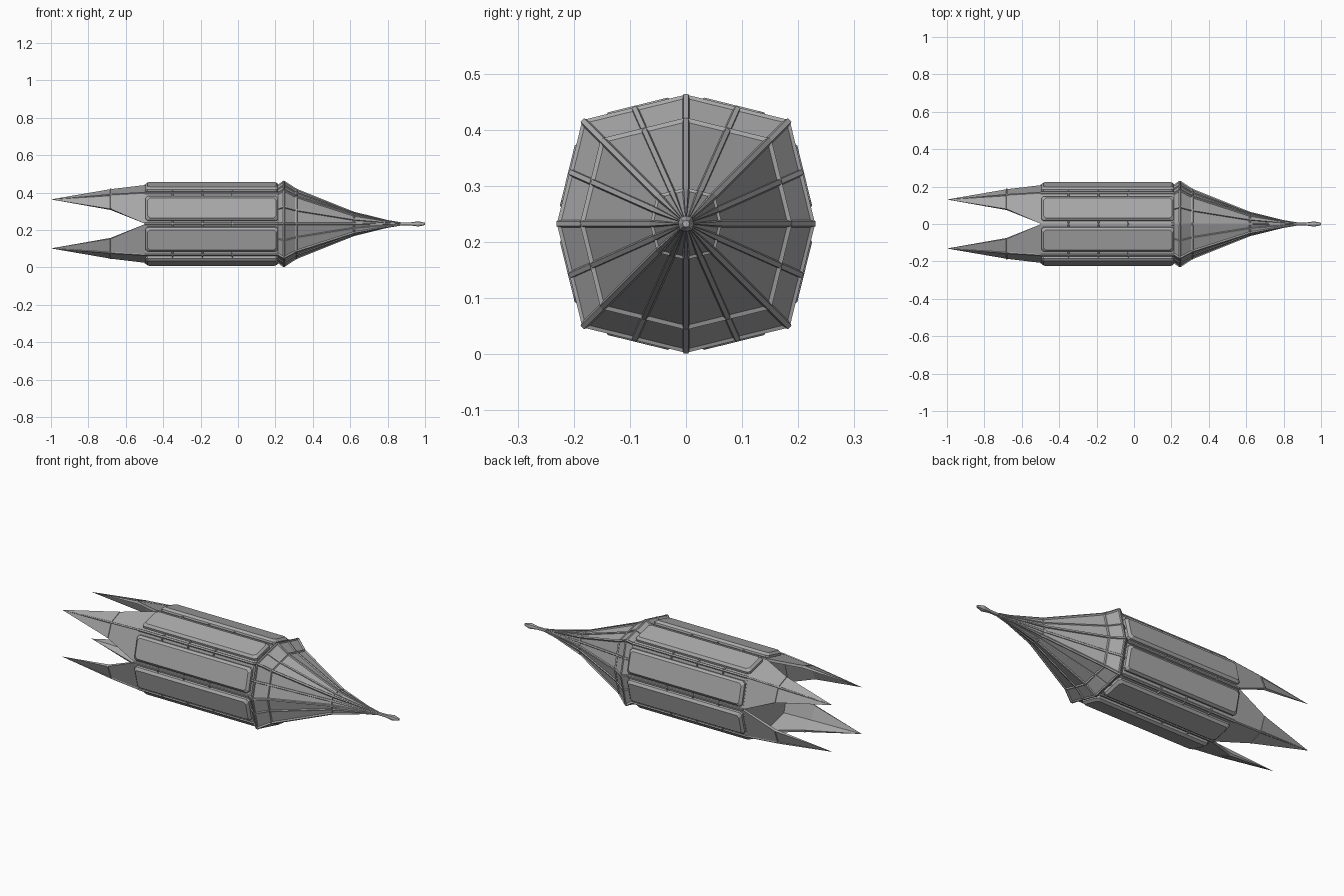
import bpy, bmesh, math
from mathutils import Vector

if "Cube" in bpy.data.objects:
    bpy.data.objects.remove(bpy.data.objects["Cube"])

CZ = 0.2325  # height of the long axis

grey = bpy.data.materials.new("hull grey")
grey.diffuse_color = (0.4, 0.4, 0.4, 1)
grey.use_nodes = True
grey.node_tree.nodes["Principled BSDF"].inputs["Base Color"].default_value = grey.diffuse_color


def finish(name, bm):
    bmesh.ops.recalc_face_normals(bm, faces=bm.faces)
    me = bpy.data.meshes.new(name)
    bm.to_mesh(me)
    bm.free()
    me.materials.append(grey)
    ob = bpy.data.objects.new(name, me)
    ob.location.z = CZ
    bpy.context.collection.objects.link(ob)
    return ob


def section(x, s):
    """Sixteen points round an octagon whose diagonal corners stick out."""
    def corner(k):
        a = k * math.pi / 4
        r = s * (1.0 if k % 2 == 0 else 1.135)
        return Vector((x, r * math.cos(a), r * math.sin(a)))
    pts = []
    for k in range(8):
        a, b = corner(k), corner(k + 1)
        pts += [a, (a + b) / 2]
    return pts


def loft(bm, rings):
    """Join rings of points with quads, closing each ring."""
    vs = [[bm.verts.new(p) for p in r] for r in rings]
    n = len(rings[0])
    for r0, r1 in zip(vs, vs[1:]):
        for i in range(n):
            j = (i + 1) % n
            bm.faces.new((r0[i], r0[j], r1[j], r1[i]))
    bm.faces.new(vs[0])
    bm.faces.new(vs[-1])


def beam(bm, p, q, w0, w1, h0, h1):
    """Raised strip with sloped sides lying on the hull from p to q."""
    mid = (p + q) / 2
    d = (q - p).normalized()
    out = Vector((0, mid.y, mid.z))
    out = (out - d * out.dot(d)).normalized()
    side = d.cross(out)
    rings = []
    for c, w, h in ((p, w0, h0), (q, w1, h1)):
        rings.append([c - side * w - out * h * 0.6, c + side * w - out * h * 0.6,
                      c + side * w * 0.6 + out * h, c - side * w * 0.6 + out * h])
    loft(bm, rings)


# Body and nose cone
BODY = 0.208
hull = [(-0.5, BODY), (0.2, BODY), (0.215, 0.205), (0.245, 0.227), (0.31, 0.184),
        (0.62, 0.060), (0.80, 0.018), (0.87, 0.008), (0.92, 0.008),
        (0.965, 0.014), (1.0, 0.006)]
bm = bmesh.new()
loft(bm, [section(x, s) for x, s in hull])
finish("body_and_nose", bm)

# Lengthwise ribs on the nose
bm = bmesh.new()
nose = hull[2:8]
for (x0, s0), (x1, s1) in zip(nose, nose[1:]):
    for p, q in zip(section(x0, s0), section(x1, s1)):
        beam(bm, p, q, min(0.007, 0.13 * s0), min(0.007, 0.13 * s1),
             min(0.005, 0.15 * s0), min(0.005, 0.15 * s1))
finish("nose_ribs", bm)

# Hoops round the lip, the nose and the tip
bm = bmesh.new()
for x, s, w, h in ((0.245, 0.226, 0.006, 0.004), (0.31, 0.184, 0.007, 0.005),
                   (0.62, 0.060, 0.006, 0.004)):
    pts = section(x, s)
    for i in range(16):
        beam(bm, pts[i], pts[(i + 1) % 16], w, w, h, h)
finish("nose_hoops", bm)

# Body hoops and corner strips seen between the panels
bm = bmesh.new()
for x in (-0.35, -0.19, -0.03):
    pts = section(x, BODY)
    for i in range(16):
        beam(bm, pts[i], pts[(i + 1) % 16], 0.005, 0.005, 0.007, 0.007)
for p, q in zip(section(-0.5, BODY)[::2], section(0.215, BODY)[::2]):
    beam(bm, p, q, 0.007, 0.007, 0.004, 0.004)
finish("body_straps", bm)

# Eight raised side panels
for k in range(8):
    pts = section(0, BODY)
    a, c = pts[2 * k], pts[(2 * k + 2) % 16]
    if k % 2:
        a, c = c, a          # always measure from the axis corner
    d = c - a
    out = Vector((0, (a + c).y, (a + c).z))
    out = (out - d * out.dot(d) / d.dot(d)).normalized()
    u = d.normalized()
    bm = bmesh.new()
    rings = []
    for inset, h in ((0, -0.004), (0, 0.012), (0.012, 0.024)):
        lo, hi = a + d * 0.09 + u * inset, a + d * 0.87 - u * inset
        x0, x1 = -0.495 + inset, 0.215 - inset
        e = 0.012
        ring = [(lo + u * e, x0), (lo, x0 + e), (lo, x1 - e), (lo + u * e, x1),
                (hi - u * e, x1), (hi, x1 - e), (hi, x0 + e), (hi - u * e, x0)]
        rings.append([p + out * h + Vector((x, 0, 0)) for p, x in ring])
    loft(bm, rings)
    finish("side_panel_%d" % (k + 1), bm)

# Four pointed tail fins, each a bent shell about a diagonal
for k, (sy, sz) in enumerate(((1, 1), (-1, 1), (-1, -1), (1, -1))):
    def P(x, y, z):
        return Vector((x, y * sy, z * sz))
    c = BODY * 1.135 * math.sqrt(0.5)
    base = [P(-0.495, BODY, 0), P(-0.495, c, c), P(-0.495, 0, BODY)]
    mid = [P(-0.68, 0.186, 0.080), P(-0.68, 0.156, 0.156), P(-0.68, 0.080, 0.186)]
    tip = P(-1.0, 0.131, 0.131)

    def inner(p, f=0.93):
        return Vector((p.x, p.y * f, p.z * f))
    bm = bmesh.new()
    o = [[bm.verts.new(p) for p in row] for row in (base, mid)]
    n = [[bm.verts.new(inner(p)) for p in row] for row in (base, mid)]
    t = bm.verts.new(tip)
    for i in range(2):
        for g in (o, n):
            bm.faces.new((g[0][i], g[0][i + 1], g[1][i + 1], g[1][i]))
            bm.faces.new((g[1][i], g[1][i + 1], t))
        bm.faces.new((o[0][i], o[0][i + 1], n[0][i + 1], n[0][i]))
    for i in (0, 2):
        bm.faces.new((o[0][i], o[1][i], n[1][i], n[0][i]))
        bm.faces.new((o[1][i], t, n[1][i]))
    finish("tail_fin_%d" % (k + 1), bm)

    # Ridge and cross ribs on the fin
    bm = bmesh.new()
    beam(bm, base[1], mid[1], 0.006, 0.006, 0.003, 0.003)
    beam(bm, mid[1], tip, 0.006, 0.0005, 0.003, 0.0003)
    for i in range(2):
        beam(bm, mid[i], mid[i + 1], 0.005, 0.005, 0.003, 0.003)
    finish("tail_fin_ribs_%d" % (k + 1), bm)
